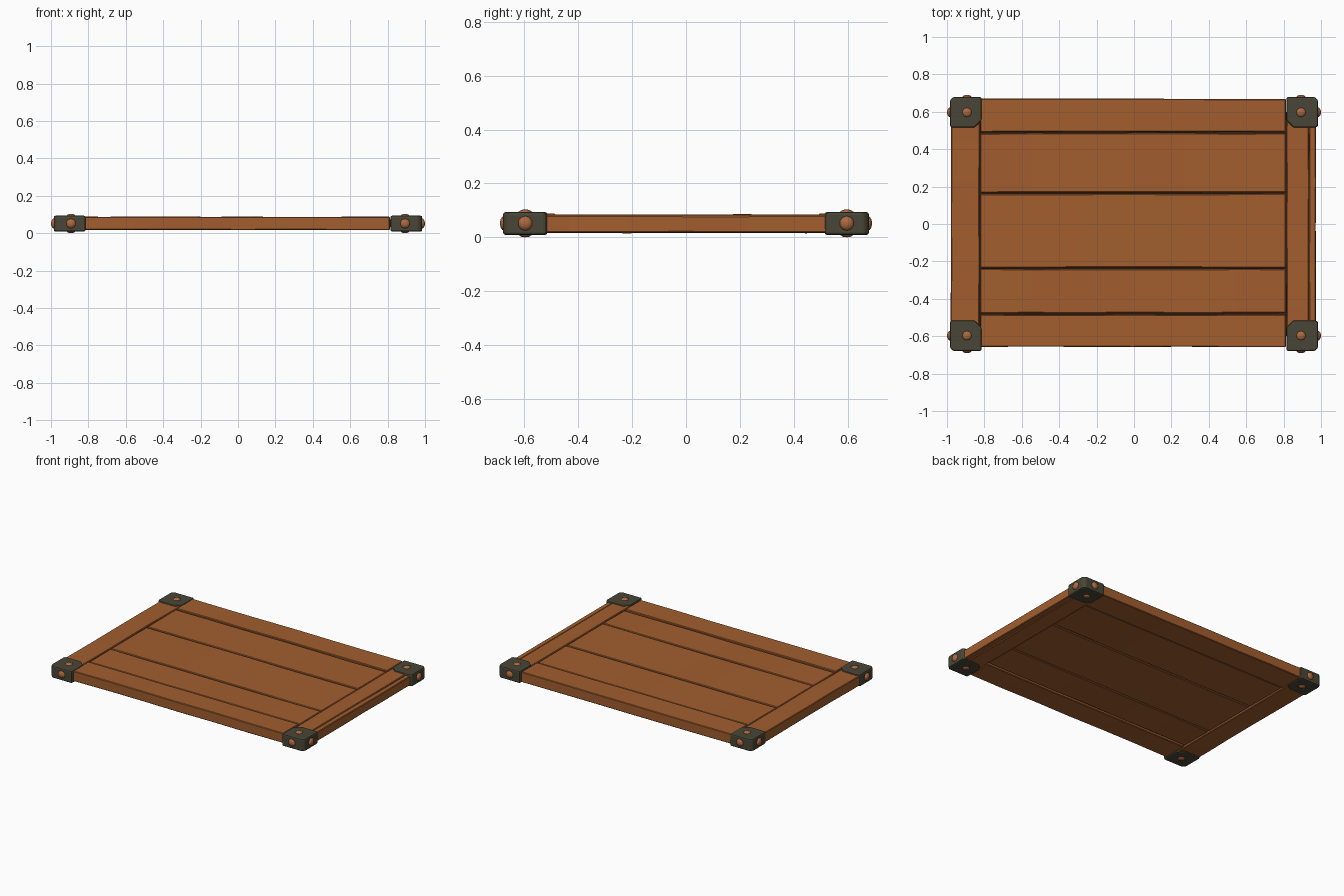
import bpy, bmesh, math, random
from mathutils import Vector, Matrix

if "Cube" in bpy.data.objects:
    bpy.data.objects.remove(bpy.data.objects["Cube"])

random.seed(4)


def material(name, rgb):
    m = bpy.data.materials.new(name)
    m.diffuse_color = (*rgb, 1)
    m.use_nodes = True
    m.node_tree.nodes["Principled BSDF"].inputs["Base Color"].default_value = m.diffuse_color
    return m


WOOD = material("warm wood", (0.36, 0.112, 0.028))
DARK = material("dark seam", (0.035, 0.014, 0.006))
IRON = material("dark iron", (0.066, 0.062, 0.038))
COPPER = material("copper rivet", (0.42, 0.14, 0.05))


def finish(name, bm, mat, bevel=0, segments=1):
    bmesh.ops.recalc_face_normals(bm, faces=bm.faces)
    me = bpy.data.meshes.new(name)
    bm.to_mesh(me)
    bm.free()
    me.materials.append(mat)
    ob = bpy.data.objects.new(name, me)
    bpy.context.collection.objects.link(ob)
    if bevel:
        b = ob.modifiers.new("worn edges", 'BEVEL')
        b.width, b.segments = bevel, segments
        b.limit_method = 'ANGLE'
        b.angle_limit = math.radians(35)
    return ob


def board(name, x0, x1, y0, y1, z0, z1, mat=WOOD, cuts=6, jitter=0.002, bevel=0.004):
    """Box cut along its length, with slightly uneven edges."""
    bm = bmesh.new()
    bmesh.ops.create_cube(bm, size=1)
    for v in bm.verts:
        v.co = Vector(((x0 + x1) / 2 + v.co.x * (x1 - x0),
                       (y0 + y1) / 2 + v.co.y * (y1 - y0),
                       (z0 + z1) / 2 + v.co.z * (z1 - z0)))
    axis = 0 if x1 - x0 > y1 - y0 else 1
    lo, hi = ((x0, x1), (y0, y1))[axis]
    for i in range(1, cuts):
        p, n = [0, 0, 0], [0, 0, 0]
        p[axis], n[axis] = lo + (hi - lo) * i / cuts, 1
        bmesh.ops.bisect_plane(bm, geom=bm.verts[:] + bm.edges[:] + bm.faces[:],
                               plane_co=p, plane_no=n)
    for v in bm.verts:
        v.co[1 - axis] += random.uniform(-jitter, jitter)
        v.co.z += random.uniform(-jitter, jitter) * 0.5
    return finish(name, bm, mat, bevel)


# Frame: two long rails and two end boards
XL, XR = -0.822, 0.812
board("back_rail", XL, XR, 0.492, 0.669, 0.018, 0.088)
board("front_rail", XL, XR, -0.657, -0.484, 0.018, 0.088)
board("left_end_board", -0.979, XL - 0.004, -0.655, 0.665, 0.016, 0.085)
board("right_end_board", XR + 0.004, 0.934, -0.655, 0.665, 0.016, 0.085)
board("right_end_strip", 0.936, 0.972, -0.655, 0.665, 0.018, 0.081)

# Inner planks, slightly recessed between the frame boards
seams = [-0.48, -0.237, 0.165, 0.488]
for i, (a, b) in enumerate(zip(seams, seams[1:])):
    board(f"inner_plank_{i + 1}", XL, XR, a + 0.004, b - 0.004, 0.024, 0.083)

# Dark core seen through the seams
board("seam_core", -0.9, 0.9, -0.6, 0.6, 0.034, 0.074, DARK, 1, 0, 0)


def rivet(name, pos, normal):
    bm = bmesh.new()
    bmesh.ops.create_uvsphere(bm, u_segments=10, v_segments=6, radius=1)
    bmesh.ops.scale(bm, vec=(0.028, 0.028, 0.017), verts=bm.verts)
    rot = Vector(normal).to_track_quat('Z', 'Y').to_matrix().to_4x4()
    bm.transform(Matrix.Translation(pos) @ rot)
    for f in bm.faces:
        f.smooth = True
    finish(name, bm, COPPER)


# Iron corner caps with clipped inner corner, three or four rivets each
OX, OY, IX, IY, CLIP, R = 0.985, 0.679, 0.815, 0.515, 0.038, 0.018
outline = [(IX + CLIP, IY), (OX - R, IY), (OX, IY + R * 0.4), (OX, OY - R), (OX - R, OY),
           (IX, OY), (IX, IY + CLIP)]
for sx, side in ((-1, "left"), (1, "right")):
    for sy, end in ((-1, "front"), (1, "back")):
        tag = f"{end}_{side}"
        bm = bmesh.new()
        f = bm.faces.new([bm.verts.new((sx * x, sy * y, 0.009)) for x, y in outline])
        ext = bmesh.ops.extrude_face_region(bm, geom=[f])
        top = [v for v in ext["geom"] if isinstance(v, bmesh.types.BMVert)]
        bmesh.ops.translate(bm, vec=(0, 0, 0.085), verts=top)
        finish(f"corner_cap_{tag}", bm, IRON, 0.009, 2)
        cx, cy, cz = sx * 0.893, sy * 0.597, 0.052
        rivet(f"top_rivet_{tag}", (cx, cy, 0.087), (0, 0, 1))
        rivet(f"bottom_rivet_{tag}", (cx, cy, 0.017), (0, 0, -1))
        rivet(f"end_rivet_{tag}", (sx * 0.983, cy, cz), (sx, 0, 0))
        rivet(f"face_rivet_{tag}", (cx, sy * 0.674, cz), (0, sy, 0))
